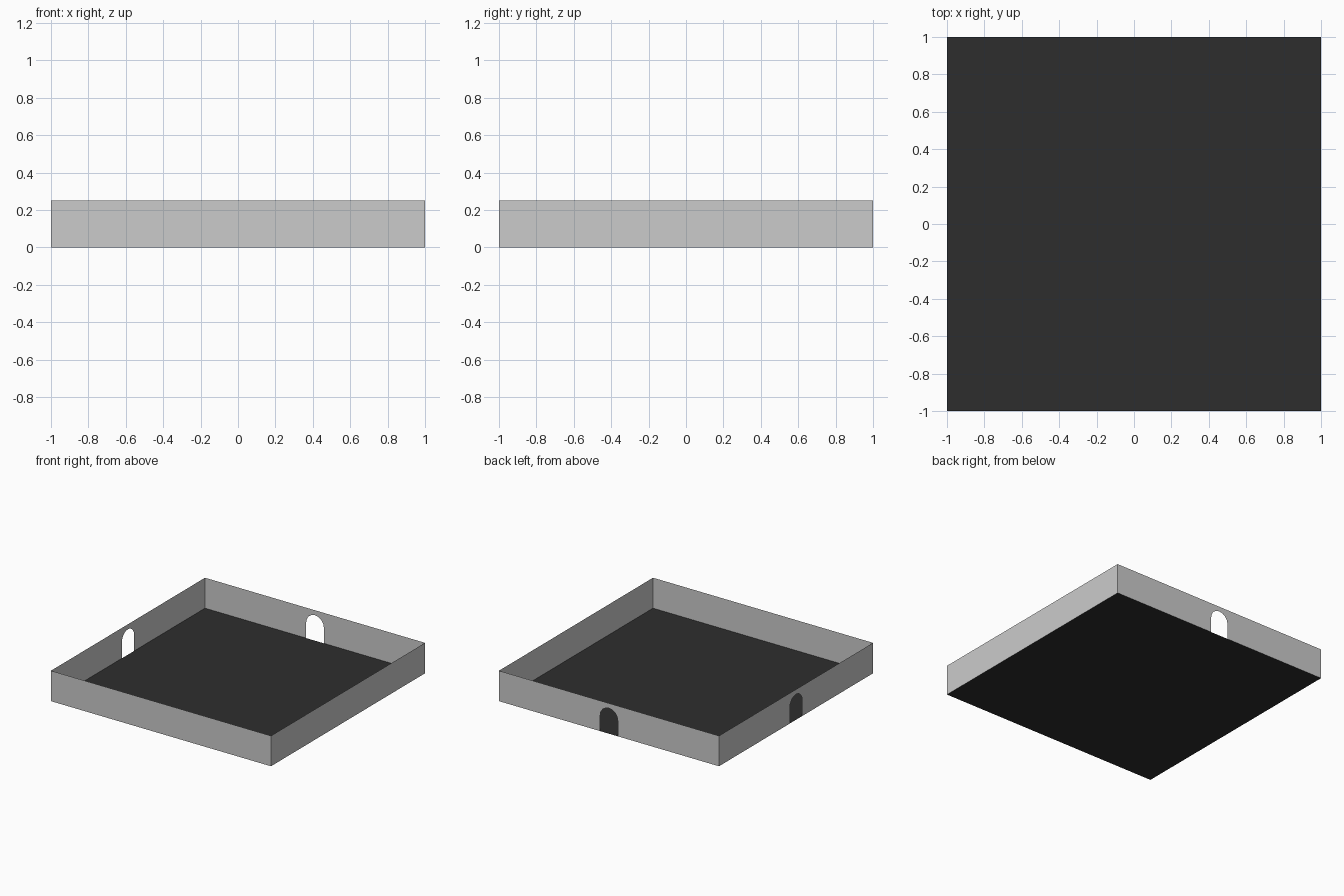
import bpy
import bmesh
from math import sin, cos, pi
from mathutils import Matrix

if "Cube" in bpy.data.objects:
    bpy.data.objects.remove(bpy.data.objects["Cube"])

HEIGHT = 0.25        # wall height
DOOR_R = 0.08        # half door width and arch radius
SPRING = 0.13        # height where the arch begins
ARCH_SIDES = 8


def add_panel(name, points, matrix=Matrix(), material=None):
    """One flat panel from an outline."""
    bm = bmesh.new()
    bm.faces.new([bm.verts.new(p) for p in points])
    bm.transform(matrix)
    bm.normal_update()
    mesh = bpy.data.meshes.new(name)
    bm.to_mesh(mesh)
    bm.free()
    obj = bpy.data.objects.new(name, mesh)
    bpy.context.collection.objects.link(obj)
    if material:
        mesh.materials.append(material)
    return obj


def wall_outline(door):
    """Outline of a wall on the front side, with an optional arched doorway."""
    pts = [(1, -1, 0), (1, -1, HEIGHT), (-1, -1, HEIGHT), (-1, -1, 0)]
    if door:
        arch = [(-DOOR_R * cos(pi * i / ARCH_SIDES), -1,
                 SPRING + DOOR_R * sin(pi * i / ARCH_SIDES))
                for i in range(ARCH_SIDES + 1)]
        pts += [(-DOOR_R, -1, 0)] + arch + [(DOOR_R, -1, 0)]
    return pts


# Dark floor
dark = bpy.data.materials.new("dark_floor")
dark.diffuse_color = (0.027, 0.027, 0.027, 1)
dark.use_nodes = True
dark.node_tree.nodes["Principled BSDF"].inputs["Base Color"].default_value = dark.diffuse_color
add_panel("floor", [(-1, -1, 0), (1, -1, 0), (1, 1, 0), (-1, 1, 0)], material=dark)

# Four walls, the back and left ones with doorways
walls = [("front_wall", False), ("right_wall", False),
         ("back_wall", True), ("left_wall", True)]
for i, (name, door) in enumerate(walls):
    add_panel(name, wall_outline(door), Matrix.Rotation(i * pi / 2, 4, 'Z'))
